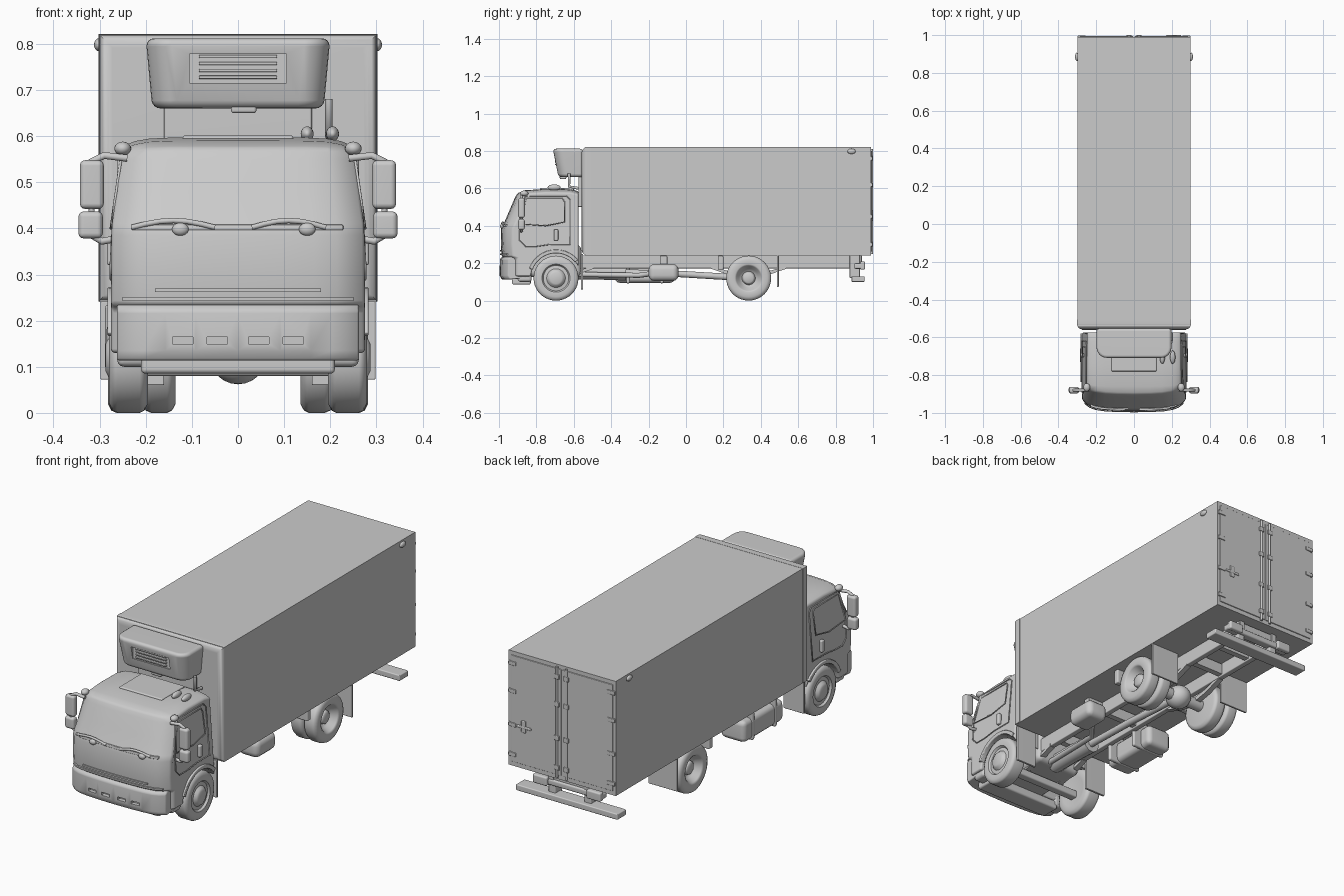
import bpy, bmesh, math
from mathutils import Vector

if "Cube" in bpy.data.objects:
    bpy.data.objects.remove(bpy.data.objects["Cube"])


def clamp(v):
    return max(0.0, min(1.0, v))


def finish(name, bm, bevel=0, segs=3, mirror=False):
    bmesh.ops.recalc_face_normals(bm, faces=bm.faces[:])
    if bevel:
        edges = [e for e in bm.edges if e.is_manifold and e.calc_face_angle(0) > 0.6]
        bmesh.ops.bevel(bm, geom=edges, offset=bevel, segments=segs, profile=0.5,
                        affect='EDGES', clamp_overlap=True)
    me = bpy.data.meshes.new(name)
    bm.to_mesh(me)
    bm.free()
    ob = bpy.data.objects.new(name, me)
    bpy.context.collection.objects.link(ob)
    bpy.ops.object.select_all(action='DESELECT')
    ob.select_set(True)
    bpy.context.view_layer.objects.active = ob
    bpy.ops.object.shade_smooth_by_angle(angle=0.75)
    if mirror:
        ob.modifiers.new("mirror", 'MIRROR')
    ob.modifiers.new("normals", 'WEIGHTED_NORMAL').keep_sharp = True
    return ob


def box_bm(x0, x1, y0, y1, z0, z1):
    bm = bmesh.new()
    bmesh.ops.create_cube(bm, size=1)
    for v in bm.verts:
        v.co = Vector((x0 + (v.co.x + .5) * (x1 - x0), y0 + (v.co.y + .5) * (y1 - y0),
                       z0 + (v.co.z + .5) * (z1 - z0)))
    return bm


def box(name, x0, x1, y0, y1, z0, z1, bevel=0, mirror=False):
    return finish(name, box_bm(x0, x1, y0, y1, z0, z1), bevel, 3, mirror)


def prism(name, poly, xs, shape=None, bevel=0, mirror=False):
    """Side profile (y, z) carried across the x stations."""
    bm = bmesh.new()
    rings = []
    for x in xs:
        rings.append([bm.verts.new(shape(x, y, z) if shape else (x, y, z)) for y, z in poly])
    n = len(poly)
    for a, b in zip(rings, rings[1:]):
        for i in range(n):
            bm.faces.new((a[i], a[(i + 1) % n], b[(i + 1) % n], b[i]))
    bm.faces.new(rings[0])
    bm.faces.new(rings[-1])
    return finish(name, bm, bevel, 3, mirror)


def lathe(name, profile, y, z):
    """Turn (x, radius) points about an axle at y, z and mirror to both sides."""
    bm = bmesh.new()
    vs = [bm.verts.new((x, y, z + r)) for x, r in profile]
    es = [bm.edges.new(p) for p in zip(vs, vs[1:])]
    bmesh.ops.spin(bm, geom=vs + es, cent=(0, y, z), axis=(1, 0, 0),
                   angle=2 * math.pi, steps=40, use_merge=True)
    bmesh.ops.remove_doubles(bm, verts=bm.verts[:], dist=1e-5)
    return finish(name, bm, mirror=True)


def tube(name, pts, r, mirror=False, cyclic=False):
    cu = bpy.data.curves.new(name, 'CURVE')
    cu.dimensions = '3D'
    cu.bevel_depth = r
    cu.bevel_resolution = 3
    cu.use_fill_caps = True
    sp = cu.splines.new('POLY')
    sp.points.add(len(pts) - 1)
    for p, c in zip(sp.points, pts):
        p.co = (*c, 1)
    sp.use_cyclic_u = cyclic
    sp.use_smooth = True
    ob = bpy.data.objects.new(name, cu)
    bpy.context.collection.objects.link(ob)
    if mirror:
        ob.modifiers.new("mirror", 'MIRROR')
    return ob


def ball(name, c, s, mirror=True):
    bm = bmesh.new()
    bmesh.ops.create_uvsphere(bm, u_segments=20, v_segments=12, radius=1)
    for v in bm.verts:
        v.co = Vector(c) + Vector((v.co.x * s[0], v.co.y * s[1], v.co.z * s[2]))
    return finish(name, bm, mirror=mirror)


def cut(target, name, *dims):
    c = box(name, *dims)
    c.data.shade_flat()
    c.hide_render = True
    c.hide_viewport = True
    m = target.modifiers.new("cut", 'BOOLEAN')
    m.object = c
    m.operation = 'DIFFERENCE'


# Cab: bowed front, tapered greenhouse, open wheel arch
W, FY, RY, AZ = 0.275, -0.695, 0.335, 0.12


def bow(x):
    t = abs(x) / W
    return 0.015 * t ** 2 + 0.045 * t ** 8


def cab_shape(x, y, z):
    k = 1 - 0.1 * clamp((z - 0.4) / 0.19)
    drop = 0.018 * (abs(x) / W) ** 8 * clamp((z - 0.55) / 0.03)
    return (x * k, y + bow(x) * clamp((-0.84 - y) / 0.08), z - drop)


def arc(r, a0, a1, n):
    return [(FY + r * math.cos(math.radians(a0 + (a1 - a0) * i / n)),
             AZ + r * math.sin(math.radians(a0 + (a1 - a0) * i / n))) for i in range(n + 1)]


stations = [0.35, 0.6, 0.78, 0.9, 1.0]
xs = [-W * t for t in reversed(stations)] + [0] + [W * t for t in stations]
prism("cab", arc(.135, 165, 27, 11) + [
    (-.575, .585), (-.62, .595), (-.75, .597), (-.86, .59), (-.90, .575), (-.915, .55),
    (-.945, .48), (-.975, .41), (-.988, .385), (-.99, .30), (-.985, .235), (-.96, .225),
    (-.96, .13), (-.83, .13)], xs, cab_shape, 0.012)
bumper = prism("front_bumper", [(-.90, .12), (-.985, .113), (-.997, .135), (-.995, .222),
                                (-.982, .235), (-.90, .235)],
               [x * .955 for x in xs], lambda x, y, z: (x, y + bow(x), z), 0.006)
for i, x in enumerate((-.12, -.045, .045, .12)):
    cut(bumper, f"bumper_slot_cutter_{i}", x - .022, x + .022, -1.05, -.975, .149, .164)
for i, (z, h) in enumerate(((.262, .18), (.243, .25))):
    prism(f"grille_trim_{i}", [(-.98, z), (-.994, z), (-.994, z + .008), (-.98, z + .008)],
          [x * h / W for x in xs], lambda x, y, z: (x, y + bow(x), z))
prism("cowl_trim", [(-.96, .396), (-.986, .396), (-.984, .408), (-.96, .408)],
      [x * .83 for x in xs], lambda x, y, z: (x, y + bow(x), z), 0.003)
for i, (a, b) in enumerate(((-.23, -.05), (.03, .19))):
    tube(f"wiper_{i}", [(a + (b - a) * k / 6, -.983 + bow(a + (b - a) * k / 6),
                         .402 + .015 * math.sin(math.pi * k / 6)) for k in range(7)], .006)
    ball(f"wiper_pivot_{i}", ((-.125, .15)[i], -.982, .398), (.018, .012, .014), False)
prism("wheel_arch_flare", arc(.153, 160, 40, 12) + arc(.133, 40, 160, 12), [.25, .283],
      bevel=.004, mirror=True)


# Door seams, window frame, handle, steps
def side(y, z):
    return (cab_shape(W, -.7, z)[0] + .0005, y, z)


tube("door_seam", [side(*p) for p in ((-.86, .29), (-.80, .29), (-.73, .30), (-.62, .30),
     (-.62, .54), (-.64, .56), (-.86, .56), (-.89, .45), (-.89, .32))], .003, True, True)
tube("window_frame", [side(*p) for p in ((-.885, .41), (-.75, .40), (-.65, .42), (-.65, .53),
     (-.66, .545), (-.855, .545))], .003, True, True)
box("door_handle", .265, .284, -.707, -.683, .32, .38, .006, True)
box("cab_step", .19, .262, -.90, -.825, .10, .20, .015, True)
box("cab_underpan", -.21, .21, -.93, -.83, .085, .13, .01)

# Mirrors, roof lamps, horns, roof hatch
tube("mirror_arm", [(.24, -.88, .552), (.29, -.88, .558), (.318, -.88, .545), (.318, -.88, .385),
                    (.295, -.88, .372), (.262, -.88, .378)], .008, True)
box("upper_mirror", .291, .343, -.897, -.862, .442, .548, .012, True)
box("lower_mirror", .293, .346, -.897, -.862, .378, .437, .012, True)
ball("corner_lamp", (.25, -.865, .573), (.018, .022, .015))
box("roof_hatch", -.12, .12, -.78, -.60, .58, .602, .006)
for i, x in enumerate((.15, .205)):
    ball(f"horn_{i}", (x, -.705, .605), (.014, .035, .016), False)

# Cargo box with rounded front edges and raised front frame
for name, dims, r in (("cargo_box", (-.30, .30, -.54, .99, .24, .82), 0),
                      ("box_front_frame", (-.302, .302, -.558, -.505, .242, .821), .03)):
    bm = box_bm(*dims)
    if r:
        front = [e for e in bm.edges if all(v.co.y < -.53 for v in e.verts)]
        bmesh.ops.bevel(bm, geom=front, offset=r, segments=5, profile=.5, affect='EDGES')
    finish(name, bm)
ball("box_marker_lamp", (.302, .885, .798), (.01, .022, .014))

# Rear doors, lock rods, hinges, handle
box("rear_door", .003, .285, .98, .994, .262, .80, .003, True)
tube("lock_rod", [(.026, .994, .25), (.026, .994, .81)], .006, True)
for i, z in enumerate((.30, .45, .62, .76)):
    box(f"hinge_{i}", .255, .298, .985, .998, z - .01, z + .01, .003, True)
    box(f"rod_bracket_{i}", .012, .04, .985, 1.0, z - .012, z + .012, .003, True)
box("door_latch", .17, .25, .985, 1.0, .445, .458, .004)
box("latch_plate", .20, .225, .985, .999, .425, .485, .004)

# Refrigeration unit with recessed louvres
bm = box_bm(-.20, .20, -.712, -.55, .66, .812)
for v in bm.verts:
    if v.co.z < .7:
        v.co.x *= .93
        if v.co.y < -.6:
            v.co.y += .03
corners = [e for e in bm.edges if all(v.co.y < -.6 for v in e.verts)
           and abs(e.verts[0].co.z - e.verts[1].co.z) > .1]
bmesh.ops.bevel(bm, geom=corners, offset=.055, segments=6, profile=.5, affect='EDGES')
cooler = finish("cooling_unit", bm, .018, 4)
cut(cooler, "cooler_grille_cutter", -.105, .105, -.75, -.688, .715, .778)
for i in range(4):
    z = .724 + i * .015
    box(f"cooler_louvre_{i}", -.085, .085, -.70, -.68, z, z + .007, .002)
box("cooler_back_panel", -.16, .16, -.575, -.55, .50, .67, .005)
tube("cooler_post", [(.197, -.575, .60), (.197, -.625, .61), (.197, -.625, .68)], .008)
box("cooler_drain", -.015, .04, -.675, -.64, .65, .67, .006)

# Wheels: domed front hubs, twin rear tyres with dished rims
lathe("front_wheel", [(.20, 0), (.20, .06), (.196, .075), (.195, .10), (.203, .115), (.213, .12),
      (.262, .12), (.273, .115), (.28, .10), (.278, .075), (.268, .068), (.27, .05),
      (.282, .04), (.287, .03), (.287, 0)], FY, AZ)
for name, x, hub in (("rear_outer_wheel", .21, .255), ("rear_inner_wheel", .135, .16)):
    lathe(name, [(x, 0), (x, .10), (x + .008, .115), (x + .018, .12), (x + .053, .12),
          (x + .065, .115), (x + .072, .10), (x + .072, .075), (x + .066, .066), (x + .04, .052),
          (x + .03, .036), (hub, .032), (hub + .006, .024), (hub + .006, 0)], RY, AZ)

# Chassis rails, cross members, springs, axles
box("chassis_rail", .085, .115, -.90, .94, .172, .242, .004, True)
for i, y in enumerate((-.45, -.1, .15, .55, .75, .92)):
    box(f"cross_member_{i}", -.09, .09, y - .015, y + .015, .18, .235)
for i, y in enumerate((FY, RY)):
    prism(f"leaf_spring_{i}", [(y - .2, .185), (y - .1, .155), (y, .14), (y + .1, .155),
          (y + .2, .185), (y + .2, .17), (y + .1, .135), (y, .118), (y - .1, .135),
          (y - .2, .17)], [.088, .116], mirror=True)
box("front_axle", -.21, .21, FY - .022, FY + .022, .08, .118, .008)
tube("rear_axle", [(-.20, RY, AZ), (.20, RY, AZ)], .03)
ball("differential", (0, RY, AZ), (.06, .065, .058), False)

# Engine, gearbox, drive shaft
box("engine", -.13, .13, -.88, -.56, .125, .30, .03)
tube("gearbox", [(0, -.60, .155), (0, -.46, .155), (0, -.32, .15)], .045)
tube("drive_shaft", [(0, -.34, .15), (0, -.03, .142), (0, RY, AZ)], .018)
tube("exhaust_pipe", [(.05, -.6, .14), (.06, -.25, .135), (.15, -.14, .15)], .014)

# Tanks and mudflaps
box("fuel_tank", -.285, -.145, -.38, -.06, .095, .205, .025)
for i, y in enumerate((-.31, -.13)):
    box(f"tank_strap_{i}", -.288, -.10, y - .01, y + .01, .092, .235, .008)
box("air_tank", .13, .25, -.20, -.04, .105, .195, .03)
box("air_tank_bracket", .10, .20, -.14, -.10, .17, .24, .004)
box("front_mudflap", .16, .275, -.562, -.55, .06, .25, .003, True)
box("rear_mudflap", .135, .298, .486, .496, .072, .242, .003, True)
box("mudguard_bracket", .11, .27, .17, .20, .165, .24, .006, True)

# Rear underrun beam and lamp carrier
box("underrun_beam", -.285, .285, .885, .955, .10, .13, .005)
box("underrun_bracket", .08, .12, .875, .93, .12, .242, .005, True)
box("lamp_carrier", -.19, .19, .90, .945, .17, .20, .008)
box("rear_lamp", .11, .19, .93, .958, .165, .21, .008, True)
